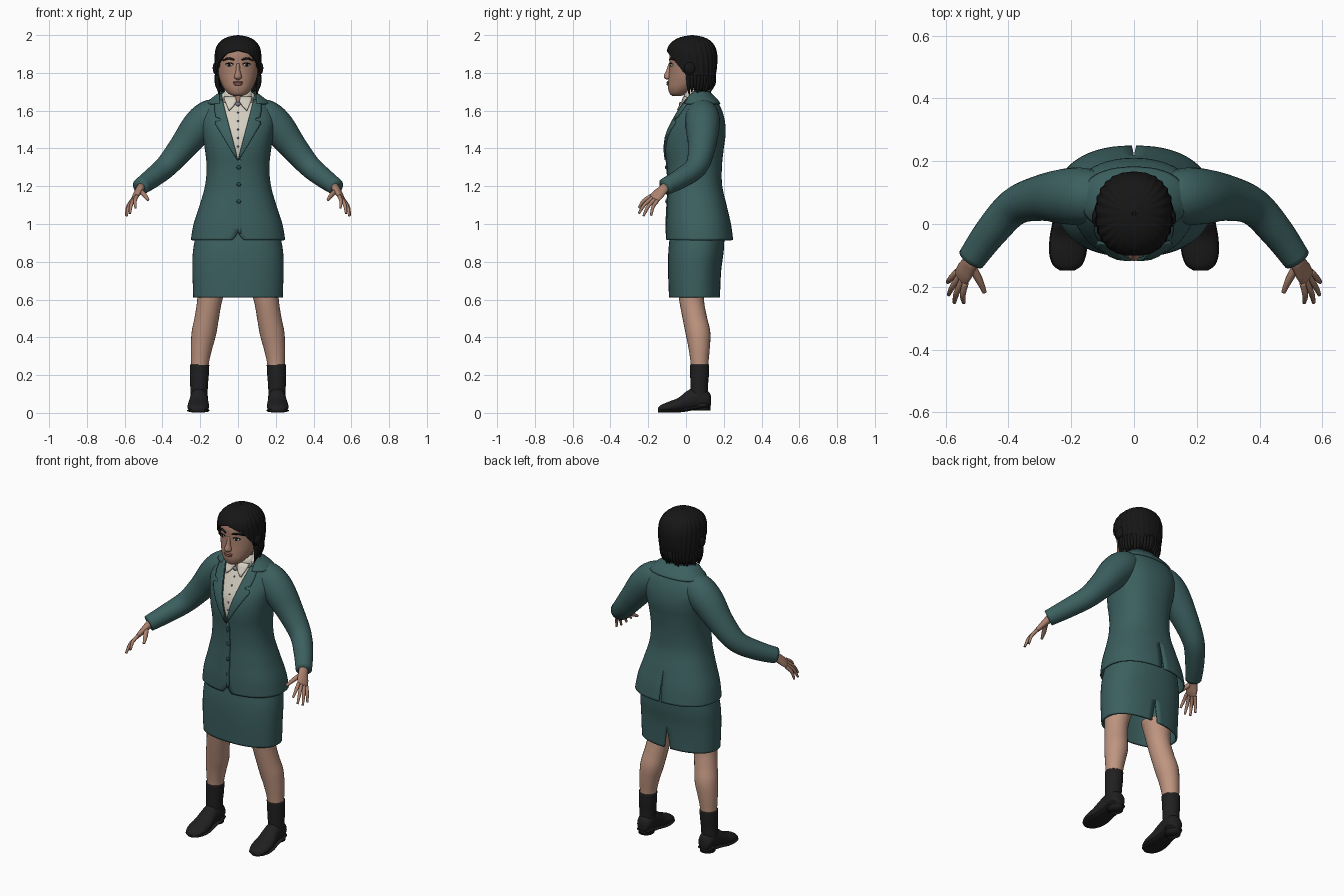
import bpy, bmesh, math
from mathutils import Vector, Matrix

if "Cube" in bpy.data.objects:
    bpy.data.objects.remove(bpy.data.objects["Cube"])


def material(name, r, g, b):
    m = bpy.data.materials.new(name)
    m.use_nodes = True
    m.diffuse_color = (r, g, b, 1)
    node = next(n for n in m.node_tree.nodes if n.type == 'BSDF_PRINCIPLED')
    node.inputs["Base Color"].default_value = (r, g, b, 1)
    node.inputs["Roughness"].default_value = 0.8
    return m


TEAL = material("teal wool", .045, .115, .115)
DARK_TEAL = material("dark teal", .025, .07, .07)
SKIN = material("face skin", .40, .22, .155)
LEG_SKIN = material("leg skin", .52, .30, .215)
BLACK = material("black hair", .008, .008, .008)
LEATHER = material("black leather", .014, .014, .015)
CREAM = material("cream cotton", .66, .62, .53)
WHITE = material("eye white", .7, .7, .7)
LIP = material("lip", .27, .12, .09)
GREY = material("grey", .2, .22, .24)


def finish(name, bm, mat, mirror=False, thick=0):
    me = bpy.data.meshes.new(name)
    bm.to_mesh(me)
    bm.free()
    me.materials.append(mat)
    for p in me.polygons:
        p.use_smooth = True
    ob = bpy.data.objects.new(name, me)
    bpy.context.scene.collection.objects.link(ob)
    if mirror:
        mod = ob.modifiers.new("mirror", 'MIRROR')
        mod.merge_threshold = 0.0008
    if thick:
        mod = ob.modifiers.new("thickness", 'SOLIDIFY')
        mod.thickness = thick
    return ob


def smooth(rows, k=5):
    """Catmull-Rom resampling of a list of number tuples."""
    out = []
    for i in range(len(rows) - 1):
        a, b, c, d = (rows[max(0, min(len(rows) - 1, i + j))] for j in (-1, 0, 1, 2))
        for s in range(k):
            t = s / k
            out.append(tuple(q + t / 2 * (r - p + t * (2 * p - 5 * q + 4 * r - s4 + t * (3 * (q - r) + s4 - p)))
                             for p, q, r, s4 in zip(a, b, c, d)))
    return out + [tuple(rows[-1])]


def loft(name, rings, mat, mirror=False, sides=24):
    """Closed skin over elliptical rings given as (centre, u axis, v axis)."""
    bm = bmesh.new()
    loops = []
    for c, u, v in rings:
        loops.append([bm.verts.new(c + u * math.cos(a) + v * math.sin(a))
                      for a in (2 * math.pi * i / sides for i in range(sides))])
    for lo, hi in zip(loops, loops[1:]):
        for i in range(sides):
            j = (i + 1) % sides
            bm.faces.new((lo[i], lo[j], hi[j], hi[i]))
    bm.faces.new(loops[0])
    bm.faces.new(loops[-1])
    bmesh.ops.recalc_face_normals(bm, faces=bm.faces)
    return finish(name, bm, mat, mirror)


def tube(name, rows, mat, mirror=True, sides=16, k=5):
    """Round tube through rows of (x, y, z, radius)."""
    pts = smooth(rows, k)
    rings = []
    for i, p in enumerate(pts):
        t = Vector(pts[min(i + 1, len(pts) - 1)][:3]) - Vector(pts[max(i - 1, 0)][:3])
        u = t.cross(Vector((0.3, 1, 0.1))).normalized()
        v = t.cross(u).normalized()
        rings.append((Vector(p[:3]), u * p[3], v * p[3]))
    return loft(name, rings, mat, mirror, sides)


def stack(name, rows, mat):
    """Upright body through rows of (z, half width, front y, back y)."""
    return loft(name, [(Vector((0, (f + b) / 2, z)), Vector((w, 0, 0)), Vector((0, (b - f) / 2, 0)))
                       for z, w, f, b in smooth(rows)], mat, sides=40)


def ball(name, loc, size, mat, mirror=False, turn=0):
    bm = bmesh.new()
    mx = Matrix.Translation(loc) @ Matrix.Rotation(math.radians(turn), 4, 'Z') @ Matrix.Diagonal((*size, 1))
    bmesh.ops.create_uvsphere(bm, u_segments=20, v_segments=12, radius=1, matrix=mx)
    return finish(name, bm, mat, mirror)


N = 2.3  # squareness of clothing cross-sections


def angle_at(x, w):
    return math.asin(min(0.97, max(0, x) / w) ** (N / 2))


def shell(name, rows, mat, start, stop, cols=28, grow=0, thick=.008, ripple=0):
    """Mirrored cloth shell; start and stop give the opening angles for each row."""
    bm = bmesh.new()
    grid = []
    for z, w, f, b in rows:
        w, f, b = w + grow, f - grow, b + grow
        t0, t1 = start(z, w), stop(z, w)
        line = []
        for j in range(cols + 1):
            t = t0 + (t1 - t0) * j / cols
            s, c = max(0, math.sin(t)), math.cos(t)
            r = 1 + ripple * math.sin(26 * t + 18 * z) * s
            x = 0 if s < 1e-6 else w * s ** (2 / N) * r
            y = (f + b) / 2 - (b - f) / 2 * math.copysign(abs(c) ** (2 / N), c) * r
            line.append(bm.verts.new((x, y, z)))
        grid.append(line)
    for lo, hi in zip(grid, grid[1:]):
        for j in range(cols):
            bm.faces.new((lo[j], lo[j + 1], hi[j + 1], hi[j]))
    return finish(name, bm, mat, True, thick)


# Jacket body: deep front opening, rounded front hem and a back vent
JACKET = smooth([(.915, .25, -.105, .25), (1.0, .235, -.105, .238), (1.1, .203, -.1, .215),
                 (1.2, .175, -.096, .192), (1.3, .166, -.1, .19), (1.4, .176, -.11, .2),
                 (1.48, .19, -.1, .21), (1.55, .2, -.068, .205), (1.61, .18, -.035, .187),
                 (1.655, .142, -.008, .16), (1.69, .098, .0, .125), (1.703, .082, .004, .115)])


def opening(z):
    if z < .97:
        return .03 * ((.97 - z) / .055) ** 2
    return max(0, (z - 1.34) * .26)


def front_edge(z, w):
    return angle_at(opening(z), w)


def closed_back(z, w):
    return math.pi


shell("jacket_body", JACKET, TEAL, front_edge,
      lambda z, w: math.pi - angle_at(max(0, .04 * (1.1 - z)), w))
shell("shirt", [r for r in JACKET if r[0] > 1.3], CREAM, lambda z, w: 0, closed_back, grow=-.013, thick=.003)
shell("jacket_collar", [r for r in JACKET if r[0] > 1.63], TEAL,
      lambda z, w: angle_at(.1, w), closed_back, grow=.011, thick=.01)


def surface_y(x, z):
    """Front of the jacket at x and z."""
    for (z0, *a), (z1, *b) in zip(JACKET, JACKET[1:]):
        if z0 <= z <= z1:
            w, f, r = (p + (q - p) * (z - z0) / (z1 - z0) for p, q in zip(a, b))
            return (f + r) / 2 - (r - f) / 2 * (1 - min(.97, abs(x) / w) ** N) ** (1 / N)
    return 0


def strip(name, rows, mat, mirror=True, lift=.009, cols=5):
    """Cloth strip lying on the jacket front, rows of (z, inner x, outer x)."""
    bm = bmesh.new()
    grid = []
    for z, a, b in rows:
        xs = [a + (b - a) * j / cols for j in range(cols + 1)]
        grid.append([bm.verts.new((x, surface_y(x, z) - lift, z)) for x in xs])
    for lo, hi in zip(grid, grid[1:]):
        for j in range(cols):
            bm.faces.new((lo[j], lo[j + 1], hi[j + 1], hi[j]))
    return finish(name, bm, mat, mirror, lift)


# Lapels with a notch, front seam, buttons
LAPEL = [(1.34, .006), (1.38, .03), (1.42, .055), (1.46, .079), (1.5, .103), (1.53, .122), (1.545, .118),
         (1.55, .092), (1.56, .095), (1.567, .118), (1.6, .125), (1.63, .125), (1.66, .118)]
strip("lapels", [(z, opening(z), out) for z, out in LAPEL], TEAL)
strip("front_seam", [(.95 + .39 * i / 20, 0, .016) for i in range(21)], TEAL, False, .004)
for z in (1.12, 1.21, 1.3):
    ball("jacket_button", (.004, surface_y(0, z) - .005, z), (.011, .006, .011), DARK_TEAL)

# Shirt collar, collar points, placket buttons and neck clasp
shell("shirt_collar", [(1.645, .088, -.02, .115), (1.68, .078, -.012, .112), (1.712, .07, -.006, .108)],
      CREAM, lambda z, w: angle_at(.015 + (z - 1.645) * .2, w), closed_back, thick=.005)
strip("collar_points", [(1.605, .047, .05), (1.625, .026, .058), (1.65, .008, .07), (1.675, .012, .075)],
      CREAM, lift=.013)
ball("neck_clasp", (0, surface_y(0, 1.635) - .008, 1.635), (.014, .01, .012), GREY)
for i in range(5):
    z = 1.41 + .045 * i
    ball("shirt_button", (0, surface_y(0, z) + .012, z), (.005, .004, .005), GREY)

# Sleeves
tube("sleeves", [(.085, .085, 1.59, .07), (.145, .087, 1.57, .089), (.21, .088, 1.512, .09),
                 (.295, .083, 1.405, .073), (.38, .055, 1.305, .06), (.455, -.025, 1.243, .053),
                 (.518, -.112, 1.197, .045)], TEAL, sides=24)

# Hands: flattened palm, four fingers and a thumb
wrist, knuckles = Vector((.508, -.1, 1.203)), Vector((.55, -.17, 1.135))
across = Vector((.53, .7, -.47)).normalized()
flat = (knuckles - wrist).cross(across).normalized()
loft("palms", [(wrist.lerp(knuckles, t), across * w, flat * h) for t, w, h in
               ((0, .026, .023), (.35, .028, .02), (.7, .034, .016), (1, .033, .012), (1.1, .026, .006))],
     SKIN, True)
TIPS = [(.542, -.25, 1.085), (.572, -.25, 1.055), (.59, -.225, 1.042), (.593, -.185, 1.045)]
for i, tip in enumerate(TIPS):
    base = knuckles + across * .017 * (i - 1.5)
    mid = base.lerp(Vector(tip), .5) + Vector((.006, -.006, .006))
    tube("finger", [(*base, .0105), (*mid, .0095), (*tip, .006)], SKIN, sides=10)
tube("thumb", [(.517, -.135, 1.175, .014), (.492, -.18, 1.15, .012), (.476, -.218, 1.128, .007)], SKIN, sides=10)

# Skirt with a back slit
SKIRT = smooth([(.61, .237, -.09, .18), (.75, .241, -.095, .186), (.86, .238, -.093, .2), (.98, .215, -.08, .205)], 8)
shell("skirt", SKIRT, TEAL, lambda z, w: 0,
      lambda z, w: math.pi - angle_at(max(0, .16 * (.74 - z)), w), thick=.01)

# Legs, socks and shoes
tube("legs", [(.135, .03, .72, .085), (.15, .03, .6, .066), (.166, .047, .5, .064), (.181, .064, .42, .065),
              (.194, .07, .34, .056), (.202, .072, .25, .046), (.205, .072, .12, .042)], LEG_SKIN, sides=24)
tube("socks", [(.203, .072, .255, .051), (.204, .072, .21, .05), (.206, .07, .15, .047), (.207, .07, .08, .045)],
     LEATHER, sides=24)
SHOE = [(-.148, .02, .004, .028), (-.13, .044, .002, .043), (-.09, .057, .002, .06), (-.04, .056, .003, .08),
        (0, .05, .008, .112), (.04, .047, .015, .132), (.09, .046, .022, .132), (.122, .036, .027, .11),
        (.132, .014, .04, .09)]


def shoe_x(y):
    return .208 - .03 * y


loft("shoes", [(Vector((shoe_x(y), y, (lo + hi) / 2)), Vector((w, 0, 0)), Vector((0, 0, (hi - lo) / 2)))
               for y, w, lo, hi in smooth(SHOE, 4)], LEATHER, True)
loft("soles", [(Vector((shoe_x(y), y, lo + .01)), Vector((w + .003, 0, 0)), Vector((0, 0, .011)))
               for y, w, lo, hi in smooth(SHOE[:-1], 4)], LEATHER, True)
loft("shoe_heels", [(Vector((.205, .085, z)), Vector((.043, 0, 0)), Vector((0, .044, 0))) for z in (.012, .05)],
     LEATHER, True)

# Head, neck and face
stack("neck", [(1.6, .062, -.008, .11), (1.68, .055, -.005, .1), (1.76, .056, -.01, .1)], SKIN)
stack("head", [(1.677, .022, -.07, -.03), (1.69, .05, -.086, .01), (1.72, .076, -.095, .06),
               (1.76, .095, -.094, .11), (1.8, .105, -.09, .13), (1.85, .11, -.088, .143),
               (1.9, .107, -.085, .143), (1.95, .085, -.06, .125), (1.985, .04, -.01, .08)], SKIN)
stack("nose", [(1.766, .01, -.105, -.07), (1.772, .02, -.115, -.07), (1.785, .019, -.117, -.07),
               (1.81, .012, -.106, -.07), (1.85, .009, -.092, -.07)], SKIN)
ball("upper_lip", (0, -.095, 1.75), (.028, .008, .006), LIP)
ball("lower_lip", (0, -.095, 1.74), (.024, .009, .007), LIP)
ball("eyes", (.045, -.075, 1.843), (.019, .01, .009), WHITE, True, 25)
ball("pupils", (.047, -.082, 1.843), (.008, .005, .008), BLACK, True, 25)
tube("eyelids", [(.024, -.085, 1.846, .002), (.045, -.085, 1.853, .003), (.068, -.07, 1.845, .002)], BLACK, sides=8)
tube("eyebrows", [(.02, -.087, 1.868, .004), (.05, -.078, 1.877, .006), (.08, -.055, 1.865, .003)], BLACK, sides=8)

# Hair cap framing the face, side tufts and hanging strands
HAIR = smooth([(1.7, .094, -.045, .115), (1.73, .108, -.065, .136), (1.77, .117, -.085, .153),
               (1.82, .122, -.096, .163), (1.86, .123, -.1, .166), (1.89, .122, -.102, .166),
               (1.92, .118, -.101, .161), (1.95, .106, -.088, .148), (1.975, .083, -.06, .123),
               (1.992, .048, -.02, .084), (2.0, .004, .03, .036)], 4)


def hairline(z, w):
    return math.radians(min(95, max(0, 1.915 - z) ** .5 * 215))


shell("hair_cap", HAIR, BLACK, hairline, closed_back, cols=72, thick=.012, ripple=.022)
ball("side_tufts", (.119, .02, 1.825), (.015, .03, .032), BLACK, True)
for i in range(12):
    a = math.radians(78 + 9 * i)
    s, c = math.sin(a), math.cos(a)
    end = 1.685 + .012 * (i % 3)
    tube("hair_strand", [(.113 * s, .036 - .112 * c, 1.79, .012), (.112 * s, .036 - .11 * c, 1.74, .011),
                         (.1 * s, .036 - .092 * c, end, .003)], BLACK, sides=8, k=3)
